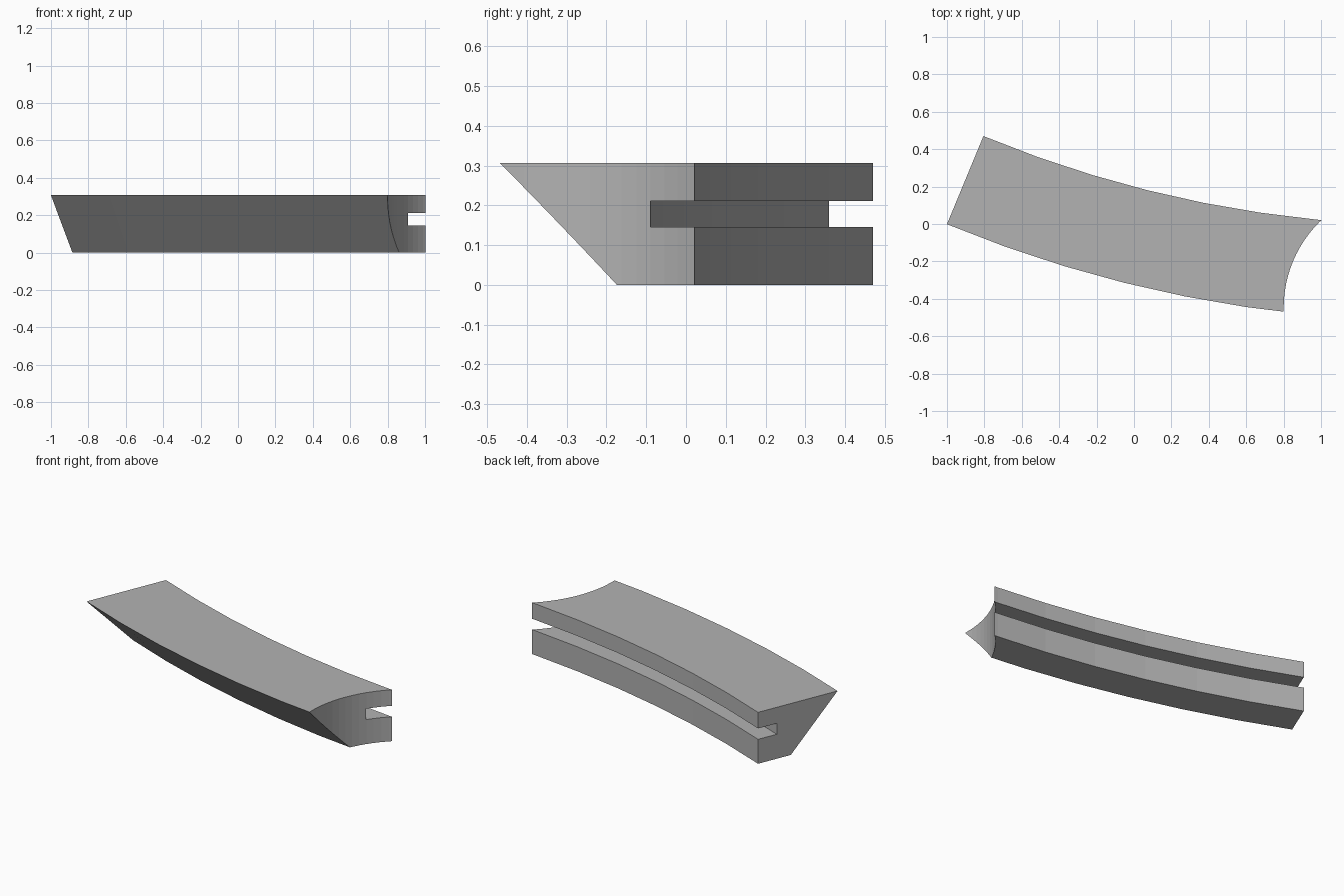
import bpy, bmesh
from math import radians, sin, cos
from mathutils import Vector

if "Cube" in bpy.data.objects:
    bpy.data.objects.remove(bpy.data.objects["Cube"], do_unlink=True)

grey = bpy.data.materials.new("plain grey")
grey.use_nodes = True
colour = (0.45, 0.45, 0.45, 1)
grey.diffuse_color = colour
grey.node_tree.nodes["Principled BSDF"].inputs["Base Color"].default_value = colour

# Cross-section: distance outward from the inner arc, height
profile = [(0, 0), (0.21, 0), (0.51, 0.307), (0, 0.307),
           (0, 0.211), (0.12, 0.211), (0.12, 0.146), (0, 0.146)]
inner_radius = 6.27
start, step, segments = radians(-22.5), radians(2.8125), 7
centre = Vector((-0.805, 0.47)) + inner_radius * Vector((-sin(start), cos(start)))

# Curved grooved block: sweep the section around the arc centre
bm = bmesh.new()
rings = []
for i in range(segments + 1):
    a = start + i * step
    rings.append([bm.verts.new((centre.x + (inner_radius + t) * sin(a),
                                centre.y - (inner_radius + t) * cos(a), z))
                  for t, z in profile])
for ring, after in zip(rings, rings[1:]):
    for j in range(len(profile)):
        k = (j + 1) % len(profile)
        bm.faces.new((ring[j], ring[k], after[k], after[j]))
bm.faces.new(rings[0])
bm.faces.new(rings[-1])
bmesh.ops.recalc_face_normals(bm, faces=bm.faces)
mesh = bpy.data.meshes.new("curved_block")
bm.to_mesh(mesh)
bm.free()
block = bpy.data.objects.new("curved_block", mesh)
bpy.context.collection.objects.link(block)
mesh.materials.append(grey)

# Round cutter that hollows the left end
bpy.ops.mesh.primitive_cylinder_add(vertices=96, radius=0.65, depth=2,
                                    location=(1.45, -0.45, 0))
cutter = bpy.context.object
cutter.name = "end_cutter"
cutter.hide_render = True
cutter.data.materials.append(grey)

cut = block.modifiers.new("hollow end", "BOOLEAN")
cut.operation = "DIFFERENCE"
cut.solver = "EXACT"
cut.object = cutter
bpy.ops.object.select_all(action="DESELECT")
block.select_set(True)
bpy.context.view_layer.objects.active = block
bpy.ops.object.modifier_apply(modifier=cut.name)
bpy.data.objects.remove(cutter, do_unlink=True)
